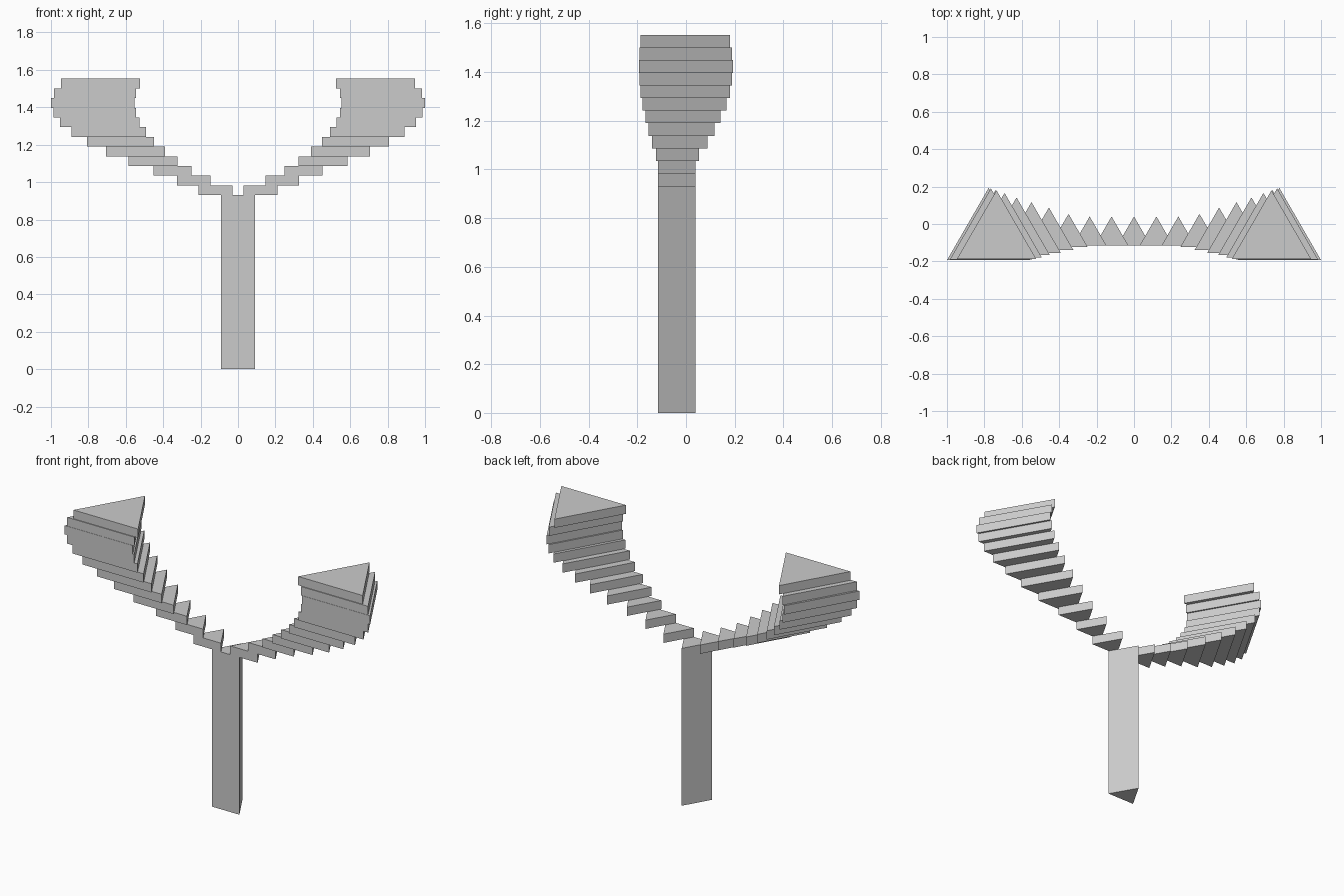
import bpy, bmesh, math

if "Cube" in bpy.data.objects:
    bpy.data.objects.remove(bpy.data.objects["Cube"])

CENTRE_Y = -0.064
TRUNK_TOP = 0.931
STEP = 0.0518


def add_prism(bm, x, radius, z0, z1):
    """Equilateral triangular prism pointing to +y."""
    ring = []
    for k in range(3):
        a = math.radians(90 + 120 * k)
        ring.append(bm.verts.new((x + radius * math.cos(a),
                                  CENTRE_Y + radius * math.sin(a), z0)))
    base = bm.faces.new(ring)
    top = bmesh.ops.extrude_face_region(bm, geom=[base])["geom"]
    for v in top:
        if isinstance(v, bmesh.types.BMVert):
            v.co.z = z1


def finish(bm, name):
    bmesh.ops.recalc_face_normals(bm, faces=bm.faces)
    mesh = bpy.data.meshes.new(name)
    bm.to_mesh(mesh)
    bm.free()
    obj = bpy.data.objects.new(name, mesh)
    bpy.context.collection.objects.link(obj)
    return obj


# Trunk
bm = bmesh.new()
add_prism(bm, 0, 0.104, 0, TRUNK_TOP)
finish(bm, "trunk")

# Stepped arms: (centre x, radius) per layer, from the trunk upward
LAYERS = [(0.12, 0.104), (0.237, 0.104), (0.35, 0.118), (0.455, 0.152),
          (0.548, 0.181), (0.628, 0.206), (0.692, 0.230), (0.740, 0.245),
          (0.766, 0.254), (0.777, 0.257), (0.765, 0.254), (0.735, 0.244)]

for name, side in (("right_arm", 1), ("left_arm", -1)):
    bm = bmesh.new()
    for i, (x, radius) in enumerate(LAYERS):
        z = TRUNK_TOP + i * STEP
        add_prism(bm, side * x, radius, z, z + STEP)
    finish(bm, name)
